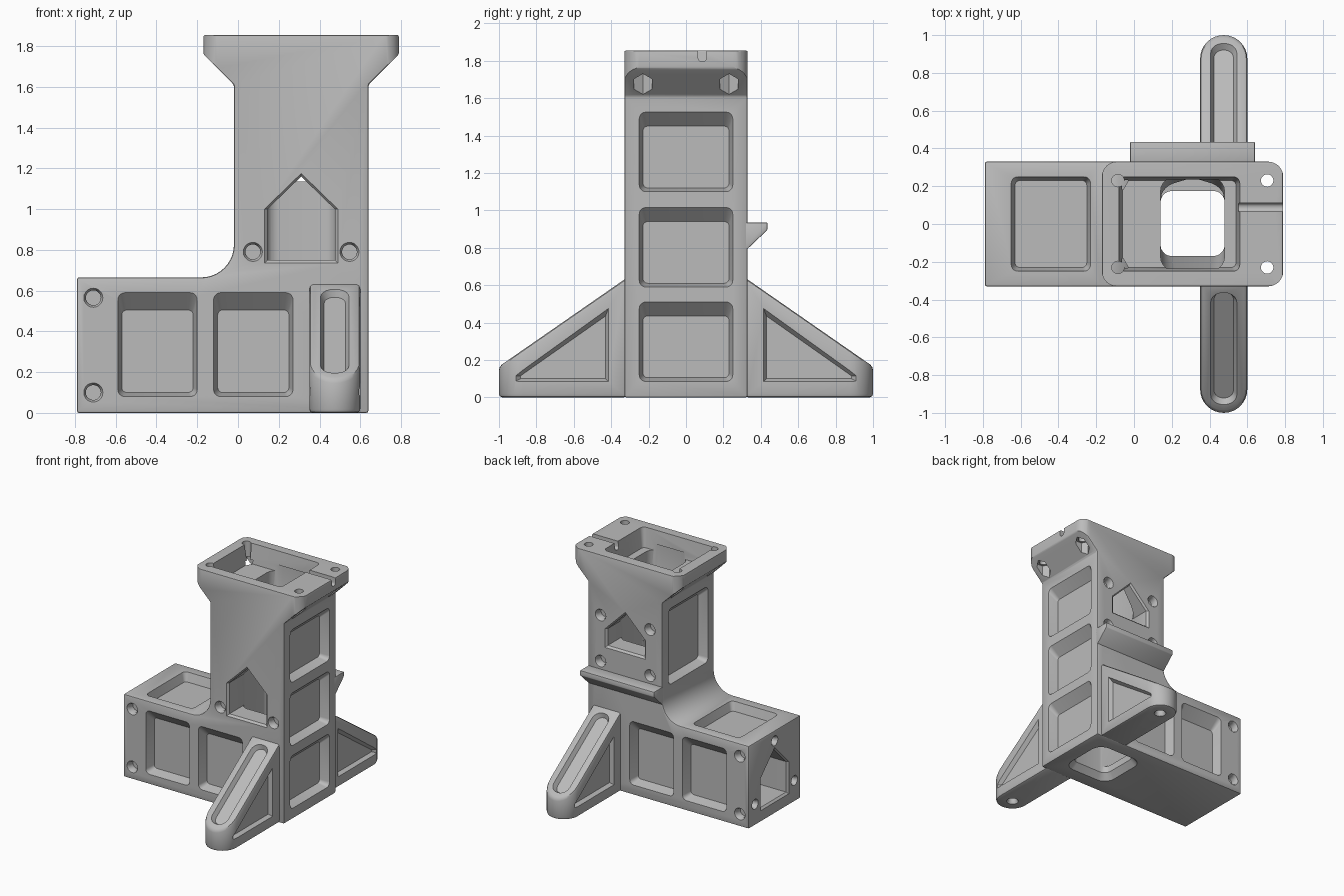
import bpy, bmesh
from math import sin, cos, pi, atan, radians

if "Cube" in bpy.data.objects:
    bpy.data.objects.remove(bpy.data.objects["Cube"], do_unlink=True)

grey = bpy.data.materials.new("plain grey")
grey.use_nodes = True
COLOUR = (0.5, 0.5, 0.5, 1)
grey.diffuse_color = COLOUR
grey.node_tree.nodes["Principled BSDF"].inputs["Base Color"].default_value = COLOUR

# Extrusion frames: outline (u, v) swept along the named axis
AXIS = {"x": lambda u, v, w: (w, u, v),
        "y": lambda u, v, w: (u, w, v),
        "z": lambda u, v, w: (u, v, w)}


def loft(name, loops):
    """Closed solid through a list of 3D loops of equal length."""
    bm = bmesh.new()
    rings = [[bm.verts.new(p) for p in loop] for loop in loops]
    n = len(rings[0])
    bm.faces.new(rings[0])
    bm.faces.new(rings[-1])
    for a, b in zip(rings, rings[1:]):
        for i in range(n):
            j = (i + 1) % n
            bm.faces.new((a[i], a[j], b[j], b[i]))
    bmesh.ops.recalc_face_normals(bm, faces=bm.faces)
    mesh = bpy.data.meshes.new(name)
    bm.to_mesh(mesh)
    bm.free()
    mesh.materials.append(grey)
    ob = bpy.data.objects.new(name, mesh)
    bpy.context.collection.objects.link(ob)
    return ob


def sweep(name, frame, sections):
    """Loft of (outline, position) sections in a frame."""
    return loft(name, [[frame(u, v, w) for u, v in pts] for pts, w in sections])


def apply(ob, kind, **settings):
    mod = ob.modifiers.new(kind.lower(), kind)
    for key, value in settings.items():
        setattr(mod, key, value)
    bpy.context.view_layer.objects.active = ob
    bpy.ops.object.modifier_apply(modifier=mod.name)


def cut(ob, frame, sections):
    tool = sweep("cutter", frame, sections)
    tool.hide_render = True
    apply(ob, "BOOLEAN", object=tool, operation="DIFFERENCE", solver="EXACT")
    bpy.data.objects.remove(tool, do_unlink=True)


def soften(ob, width):
    apply(ob, "BEVEL", width=width, segments=2, limit_method="ANGLE",
          angle_limit=radians(30))


def finish(ob):
    bpy.ops.object.select_all(action="DESELECT")
    ob.select_set(True)
    bpy.context.view_layer.objects.active = ob
    bpy.ops.object.shade_smooth_by_angle(angle=radians(30))


def rrect(u0, u1, v0, v1, r, seg=5):
    centres = [(u1 - r, v1 - r), (u0 + r, v1 - r), (u0 + r, v0 + r), (u1 - r, v0 + r)]
    return [(cu + r * cos((k + i / seg) * pi / 2), cv + r * sin((k + i / seg) * pi / 2))
            for k, (cu, cv) in enumerate(centres) for i in range(seg + 1)]


def disc(cu, cv, r, n=20):
    return [(cu + r * cos(2 * pi * i / n), cv + r * sin(2 * pi * i / n)) for i in range(n)]


def house(c, z0, hw, eave, peak, inset=0.0):
    h = hw - inset
    return [(c - h, z0 + inset), (c + h, z0 + inset), (c + h, eave), (c, peak - inset), (c - h, eave)]


def pocket(ob, axis, face, d, u0, u1, v0, v1, depth, slope=0.02):
    """Recess going in direction d, with a sloping ceiling."""
    rim = rrect(u0, u1, v0, v1, 0.035)
    floor = rrect(u0 + 0.02, u1 - 0.02, v0 + 0.02, v1 - slope, 0.025)
    cut(ob, AXIS[axis], [(rim, face - d * 0.03), (rim, face), (floor, face + d * depth)])


def hole(ob, axis, face, d, u, v, r=0.047, depth=0.06):
    rim, bore = disc(u, v, r), disc(u, v, r * 0.78)
    cut(ob, AXIS[axis], [(rim, face - d * 0.02), (rim, face), (bore, face + d * 0.018),
                         (bore, face + d * depth)])


def window(ob, axis, face, d, shape, depth):
    rim, inner = house(*shape), house(*shape, inset=0.015)
    cut(ob, AXIS[axis], [(rim, face - d * 0.02), (rim, face), (inner, face + d * 0.015),
                         (inner, face + d * depth)])


# Main body: long foot, fillet, column and flared top flange
HALF, TOP, CX = 0.33, 1.855, 0.31
fillet = [(-0.18 + 0.16 * sin(a), 0.825 - 0.16 * cos(a))
          for a in [pi / 2 * (1 - i / 10) for i in range(11)]]
profile = [(-0.79, 0), (0.64, 0), (0.64, 1.61), (0.79, 1.76), (0.79, TOP),
           (-0.17, TOP), (-0.17, 1.76), (-0.02, 1.61)] + fillet + [(-0.79, 0.665)]
body = sweep("main_body", AXIS["y"], [(profile, -HALF), (profile, HALF)])
soften(body, 0.01)

# Rounded flange corners, bolt holes and nut traps
R = 0.08
arc = [(R * cos(i * pi / 16) - R, R * sin(i * pi / 16) - R) for i in range(9)]
corner = [(0.02, -R)] + arc + [(-R, 0.02), (0.02, 0.02)]
for sx in (-1, 1):
    for sy in (-1, 1):
        pts = [(CX + sx * (0.48 + u), sy * (HALF + v)) for u, v in corner]
        cut(body, AXIS["z"], [(pts, 1.55), (pts, 1.9)])
        hx, hy = CX + sx * 0.395, sy * 0.23
        cut(body, AXIS["z"], [(disc(hx, hy, 0.033), 1.5), (disc(hx, hy, 0.033), 1.9)])
        cut(body, AXIS["z"], [(disc(hx, hy, 0.055, 6), 1.56), (disc(hx, hy, 0.055, 6), 1.73)])

# Flange recess, cable slot and vertical shaft
pocket(body, "z", TOP, -1, -0.08, 0.56, -0.25, 0.25, 0.155)
slot = rrect(0.065, 0.11, 1.795, 1.9, 0.02)
cut(body, AXIS["x"], [(slot, 0.5), (slot, 0.82)])
wide = rrect(0.14, 0.48, -0.25, 0.25, 0.08)
narrow = rrect(0.14, 0.48, -0.17, 0.175, 0.06)
mouth = rrect(0.10, 0.52, -0.21, 0.215, 0.09)
cut(body, AXIS["z"], [(mouth, -0.02), (mouth, 0), (narrow, 0.05), (narrow, 1.2),
                      (wide, 1.45), (wide, 1.75)])

# House-shaped windows with their screw holes
window(body, "y", -HALF, 1, (CX, 0.735, 0.18, 1.0, 1.175), 0.3)
window(body, "y", HALF, -1, (CX, 1.12, 0.18, 1.27, 1.45), 0.3)
window(body, "x", -0.79, 1, (0, 0.09, 0.18, 0.35, 0.53), 1.1)
for side in (-1, 1):
    hole(body, "y", -HALF, 1, CX + side * 0.237, 0.79)
    hole(body, "x", -0.79, 1, side * 0.25, 0.17, 0.04)
    for z in (1.0, 1.37):
        hole(body, "y", HALF, -1, CX + side * 0.22, z)
hole(body, "x", -0.79, 1, 0, 0.585, 0.04)

# Weight-saving recesses on every side
for side in (-1, 1):
    for x in (-0.59, -0.12):
        pocket(body, "y", side * HALF, -side, x, x + 0.39, 0.08, 0.59, 0.08, 0.085)
    for z in (0.1, 0.565):
        hole(body, "y", side * HALF, -side, -0.71, z)
for z in (0.085, 0.59, 1.1):
    pocket(body, "x", 0.64, -1, -0.25, 0.25, z, z + 0.425, 0.075, 0.075)
pocket(body, "x", -0.02, 1, -0.25, 0.25, 0.92, 1.53, 0.075, 0.075)
pocket(body, "z", 0.665, -1, -0.65, -0.23, -0.25, 0.25, 0.07)
finish(body)

# Hooked ledge across the back
ledge_profile = [(0.31, 0.935), (0.435, 0.935), (0.435, 0.895), (0.33, 0.795), (0.31, 0.795)]
ledge = sweep("back_ledge", AXIS["x"], [(ledge_profile, -0.02), (ledge_profile, 0.64)])
soften(ledge, 0.005)
finish(ledge)

# Sloping legs, front and back
LX, W, RISE = 0.475, 0.125, 0.465 / 0.67
tilt = atan(RISE)


def slope(y):
    return 0.63 - RISE * (y - HALF)


for name, s in (("front_leg", -1), ("back_leg", 1)):
    plan = [(LX - W, 0.315), (LX + W, 0.315)]
    plan += [(LX + W * cos(i * pi / 16), 0.875 + W * sin(i * pi / 16)) for i in range(17)]
    leg = loft(name, [[(x, s * y, 0) for x, y in plan],
                      [(x, s * y, slope(y)) for x, y in plan]])
    soften(leg, 0.018)

    # Groove along the slope
    def on_slope(u, v, w):
        return (LX + u, s * (0.66 + v * cos(tilt) + w * sin(tilt)),
                slope(0.66) - v * sin(tilt) + w * cos(tilt))
    rim = rrect(-0.07, 0.07, -0.36, 0.36, 0.065)
    floor = rrect(-0.052, 0.052, -0.342, 0.342, 0.05)
    cut(leg, on_slope, [(rim, 0.04), (rim, 0), (floor, -0.035)])

    # Triangular side recesses and foot hole
    tri = [(s * y, z) for y, z in ((0.415, 0.475), (0.415, 0.085), (0.915, 0.085), (0.915, 0.115))]
    inner = [(s * y, z) for y, z in ((0.43, 0.435), (0.43, 0.1), (0.885, 0.1), (0.885, 0.115))]
    for side in (-1, 1):
        face = LX + side * W
        cut(leg, AXIS["x"], [(tri, face + side * 0.02), (tri, face), (inner, face - side * 0.03)])
    hole(leg, "z", 0, 1, LX, s * 0.875, 0.045, 0.07)
    finish(leg)
